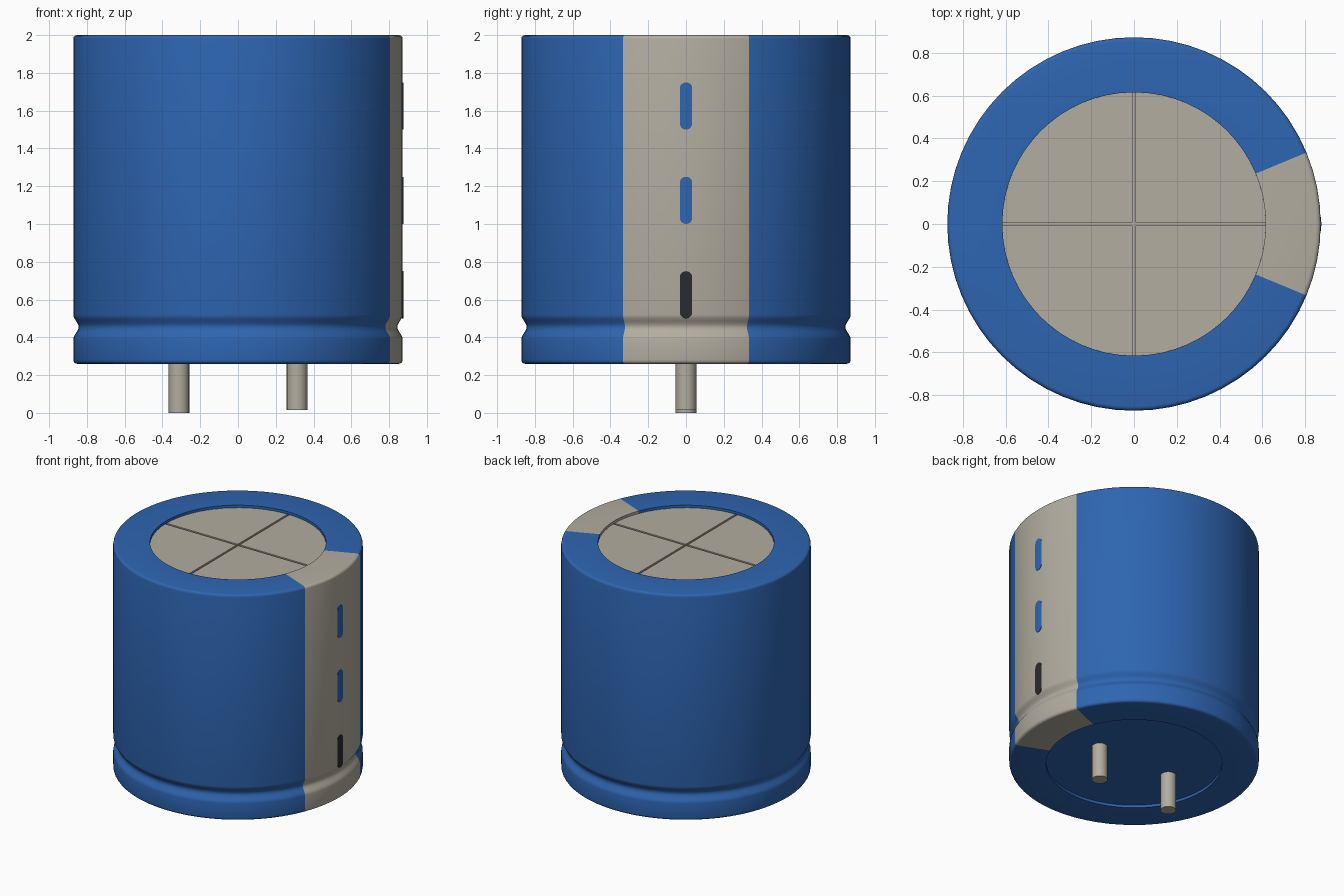
import bpy, bmesh, math

if "Cube" in bpy.data.objects:
    bpy.data.objects.remove(bpy.data.objects["Cube"], do_unlink=True)

SEG = 64
R, R_IN, Z0, Z1, STEP = 0.872, 0.615, 0.26, 2.0, 0.02
STRIPE = math.radians(22.5)


def material(name, rgb):
    m = bpy.data.materials.new(name)
    m.use_nodes = True
    m.diffuse_color = (*rgb, 1)
    m.node_tree.nodes["Principled BSDF"].inputs["Base Color"].default_value = (*rgb, 1)
    return m


blue = material("sleeve blue", (0.027, 0.130, 0.440))
grey = material("warm grey", (0.450, 0.418, 0.350))
black = material("mark black", (0.024, 0.024, 0.029))


def finish(name, bm, mats, smooth=True):
    bmesh.ops.recalc_face_normals(bm, faces=bm.faces)
    mesh = bpy.data.meshes.new(name)
    bm.to_mesh(mesh)
    bm.free()
    ob = bpy.data.objects.new(name, mesh)
    bpy.context.collection.objects.link(ob)
    for m in mats:
        mesh.materials.append(m)
    if smooth:
        bpy.ops.object.select_all(action="DESELECT")
        ob.select_set(True)
        bpy.context.view_layer.objects.active = ob
        bpy.ops.object.shade_smooth_by_angle(angle=math.radians(35))
    return ob


def corner(z, up, r=0.02):
    """Rounded outer edge, listed from the wall towards the flat end."""
    return [(R - r + r * math.cos(a), z + up * (r * math.sin(a) - r))
            for a in (i * math.pi / 8 for i in range(5))]


# Sleeve: lathed profile with a rolled groove near the base
groove = [(R - 0.014 * (1 - math.cos(2 * math.pi * i / 12)), 0.39 + 0.13 * i / 12)
          for i in range(13)]
profile = ([(R_IN, Z0 + STEP), (R_IN, Z0)] + corner(Z0, -1)[::-1] + groove
           + corner(Z1, 1) + [(R_IN, Z1), (R_IN, Z1 - STEP)])
bm = bmesh.new()
rings = []
for k in range(SEG):
    a = 2 * math.pi * k / SEG
    rings.append([bm.verts.new((r * math.cos(a), r * math.sin(a), z)) for r, z in profile])
for k in range(SEG):
    p, q = rings[k], rings[(k + 1) % SEG]
    for i in range(len(profile) - 1):
        bm.faces.new((p[i], q[i], q[i + 1], p[i + 1]))
# Grey polarity stripe on the +x side
for f in bm.faces:
    c = f.calc_center_median()
    f.material_index = int(abs(math.atan2(c.y, c.x)) < STRIPE)
finish("sleeve", bm, [blue, grey])


def cylinder(name, x, r, z_low, z_high, mat, seg=SEG):
    bm = bmesh.new()
    bmesh.ops.create_cone(bm, cap_ends=True, segments=seg, radius1=r, radius2=r,
                          depth=z_high - z_low)
    bmesh.ops.translate(bm, verts=bm.verts, vec=(x, 0, (z_low + z_high) / 2))
    return finish(name, bm, [mat])


# Bottom seal and the floor under the scored top
cylinder("bottom_seal", 0, R_IN, Z0 + STEP, Z0 + 0.05, blue)
cylinder("top_floor", 0, R_IN, Z1 - 0.06, Z1 - STEP - 0.012, grey)

# Four top plates separated by a scored cross
GAP = 0.008
start = math.asin(GAP / R_IN)
bm = bmesh.new()
for quarter in range(4):
    pts = [(GAP, GAP)]
    for i in range(17):
        a = start + (math.pi / 2 - 2 * start) * i / 16
        pts.append((R_IN * math.cos(a), R_IN * math.sin(a)))
    c, s = math.cos(quarter * math.pi / 2), math.sin(quarter * math.pi / 2)
    base = bm.faces.new([bm.verts.new((x * c - y * s, x * s + y * c, Z1 - STEP - 0.012))
                         for x, y in pts])
    ext = bmesh.ops.extrude_face_region(bm, geom=[base], use_keep_orig=True)
    top = [v for v in ext["geom"] if isinstance(v, bmesh.types.BMVert)]
    bmesh.ops.translate(bm, verts=top, vec=(0, 0, 0.012))
finish("top_plates", bm, [grey], smooth=False)

# Pins, one slightly shorter
cylinder("long_pin", -0.313, 0.055, 0.0, Z0 + 0.04, grey, 24)
cylinder("short_pin", 0.313, 0.055, 0.015, Z0 + 0.04, grey, 24)


def slot_mark(name, z_low, mat, half=0.033, length=0.25):
    """Thin rounded plate folded along the stripe's middle to follow the wall."""
    bm = bmesh.new()
    slope = math.tan(math.pi / SEG)
    for side in (-1, 1):
        pts = []
        for i in range(9):
            a = math.pi / 2 * i / 8
            pts.append((half * math.sin(a), z_low + half - half * math.cos(a)))
        pts += [(y, 2 * z_low + length - z) for y, z in reversed(pts)]
        bm.faces.new([bm.verts.new((R + 0.003 - y * slope, side * y, z)) for y, z in pts])
    bmesh.ops.remove_doubles(bm, verts=bm.verts, dist=1e-5)
    bmesh.ops.recalc_face_normals(bm, faces=bm.faces)
    ext = bmesh.ops.extrude_face_region(bm, geom=bm.faces[:], use_keep_orig=True)
    inner = [v for v in ext["geom"] if isinstance(v, bmesh.types.BMVert)]
    bmesh.ops.translate(bm, verts=inner, vec=(-0.006, 0, 0))
    return finish(name, bm, [mat], smooth=False)


# Minus marks along the stripe
slot_mark("upper_mark", 1.5, blue)
slot_mark("middle_mark", 1.0, blue)
slot_mark("lower_mark", 0.5, black)
